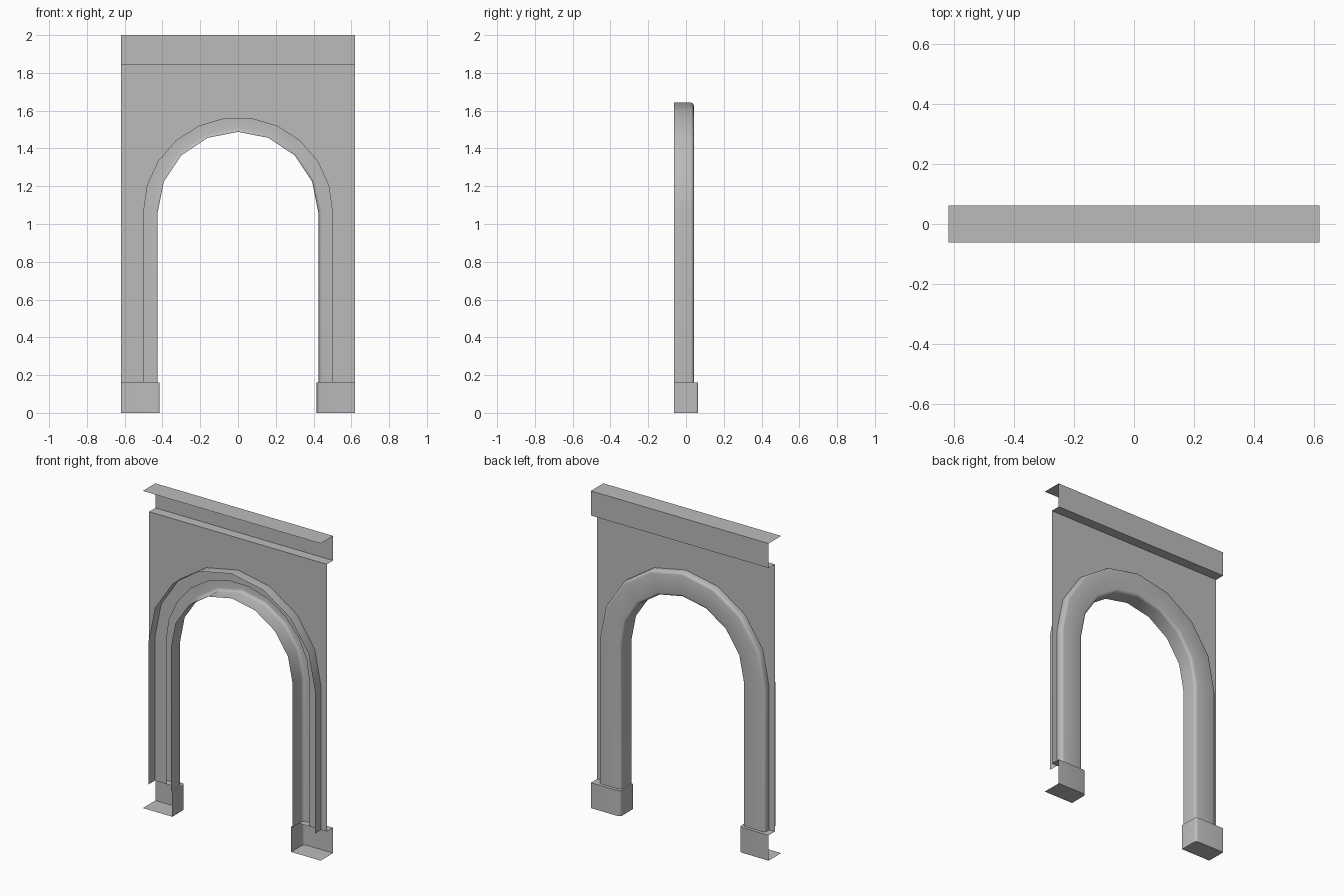
import bpy, bmesh
from math import sin, cos, pi

cube = bpy.data.objects.get("Cube")
if cube:
    bpy.data.objects.remove(cube)

stone = bpy.data.materials.new("grey_stone")
stone.use_nodes = True
GREY = (0.5, 0.5, 0.5, 1)
stone.diffuse_color = GREY
stone.node_tree.nodes["Principled BSDF"].inputs["Base Color"].default_value = GREY

W, D = 0.62, 0.0625          # half width, half depth
TOP, CORNICE, PLINTH = 2.0, 1.845, 0.16
SPRING = 1.063               # height where the arch begins


def finish(name, bm):
    mesh = bpy.data.meshes.new(name)
    bm.to_mesh(mesh)
    bm.free()
    obj = bpy.data.objects.new(name, mesh)
    bpy.context.collection.objects.link(obj)
    mesh.materials.append(stone)
    bpy.ops.object.select_all(action="DESELECT")
    obj.select_set(True)
    bpy.context.view_layer.objects.active = obj
    bpy.ops.object.shade_smooth_by_angle(angle=0.7)
    return obj


def skin(bm, rows):
    """Join consecutive rows of points with quads."""
    rows = [[bm.verts.new(p) for p in row] for row in rows]
    for a, b in zip(rows, rows[1:]):
        for i in range(len(a) - 1):
            bm.faces.new((a[i], b[i], b[i + 1], a[i + 1]))


def arch(radius, segments):
    """Legs and half circle as (x, z) points, from +x to -x."""
    curve = [(radius * cos(pi * i / segments), SPRING + radius * sin(pi * i / segments))
             for i in range(segments + 1)]
    return [(radius, PLINTH)] + curve + [(-radius, PLINTH)]


def rounded(cx, cy, r, start, end, steps=3):
    return [(cx + r * cos(start + (end - start) * i / steps),
             cy + r * sin(start + (end - start) * i / steps)) for i in range(steps + 1)]


# Wall sheet with the arched opening
bm = bmesh.new()
outline = [(-W, PLINTH), (-W, CORNICE), (W, CORNICE), (W, PLINTH)] + arch(0.5, 11)
bm.faces.new([bm.verts.new((x, 0, z)) for x, z in outline])
finish("wall", bm)

# Cornice, open at the front and ends
bm = bmesh.new()
section = [(-D, TOP), (D, TOP), (D, CORNICE), (0, CORNICE)]
skin(bm, [[(x, y, z) for y, z in section] for x in (-W, W)])
finish("cornice", bm)

# Arch moulding: a hollow channel with rounded edges swept around the opening
INNER, OUTER, FACE, R = 0.425, 0.58, 0.042, 0.018
section = ([(INNER, -D)] + rounded(INNER + R, FACE - R, R, pi, pi / 2)
           + rounded(OUTER - R, FACE - R, R, pi / 2, 0) + [(OUTER, -D)])
bm = bmesh.new()
skin(bm, [[(x, y, z) for x, z in arch(radius, 8)] for radius, y in section])
finish("arch_moulding", bm)

# Plinths: open at the front and outer end
EDGE = 0.415
for side, name in ((1, "left_plinth"), (-1, "right_plinth")):
    bm = bmesh.new()
    corner = rounded(EDGE + R, D - R, R, pi, pi / 2)
    plan = [(EDGE, -D)] + corner + [(W, D)]
    skin(bm, [[(side * x, y, z) for x, y in plan] for z in (0, PLINTH)])
    base = plan + [(W, -D)]
    cap = plan + [(W, 0), (INNER, 0), (INNER, -D)]
    for points, z in ((base, 0), (cap, PLINTH)):
        bm.faces.new([bm.verts.new((side * x, y, z)) for x, y in points])
    bmesh.ops.remove_doubles(bm, verts=bm.verts, dist=0.0001)
    bmesh.ops.recalc_face_normals(bm, faces=bm.faces)
    finish(name, bm)
